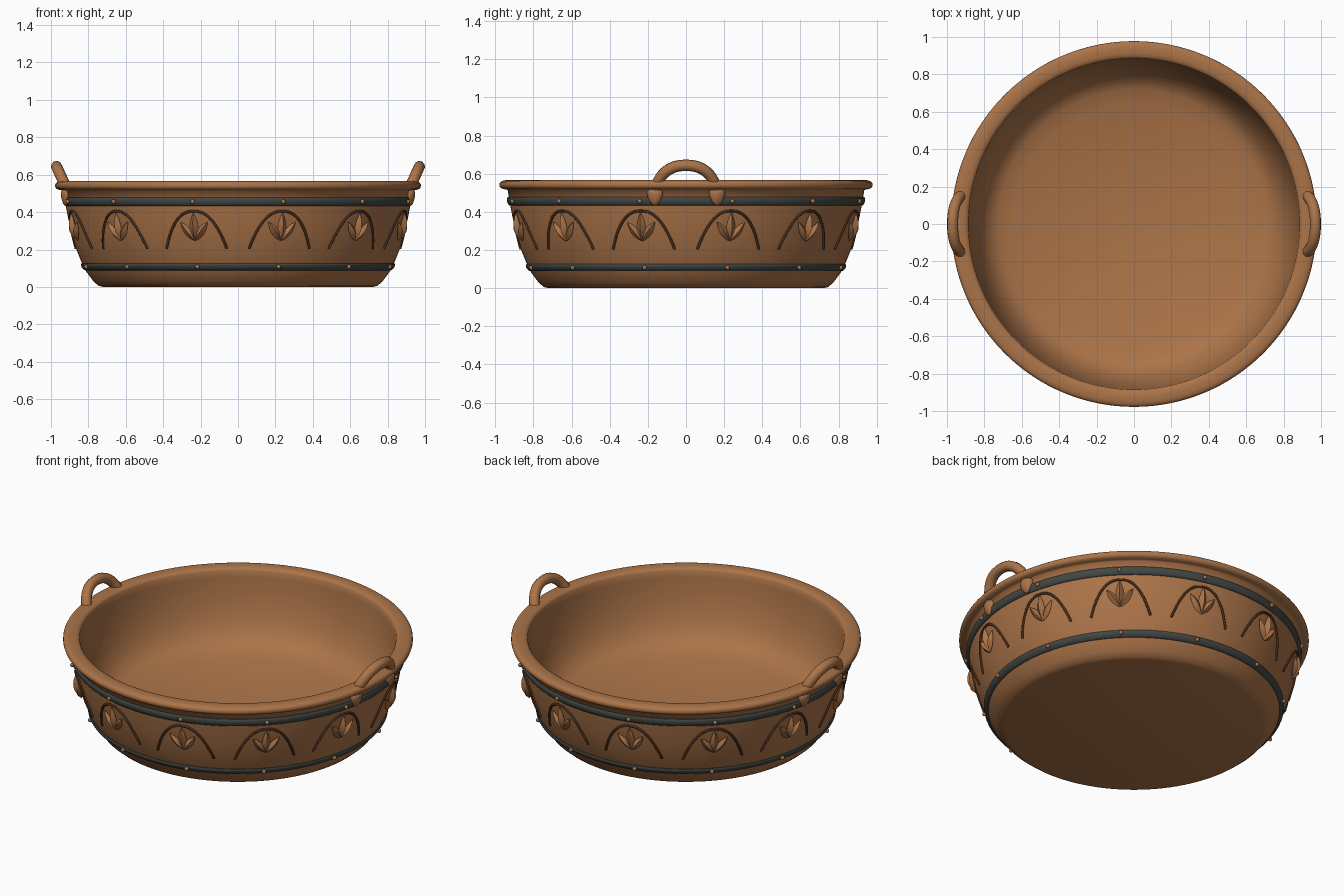
import bpy, bmesh, math
from math import sin, cos, pi, radians
from mathutils import Matrix

cube = bpy.data.objects.get("Cube")
if cube:
    bpy.data.objects.remove(cube, do_unlink=True)


def material(name, rgb):
    m = bpy.data.materials.new(name)
    m.use_nodes = True
    m.diffuse_color = (*rgb, 1)
    m.node_tree.nodes["Principled BSDF"].inputs["Base Color"].default_value = (*rgb, 1)
    return m


CLAY = material("warm clay", (0.41, 0.175, 0.066))
IRON = material("dark iron", (0.056, 0.064, 0.058))
LINE = material("dark brown", (0.065, 0.026, 0.011))

# Outer wall of the bowl as (radius, height), from foot to neck
WALL = [(0.72, 0), (0.745, 0.006), (0.773, 0.03), (0.81, 0.08), (0.84, 0.14), (0.868, 0.21),
        (0.894, 0.3), (0.911, 0.38), (0.924, 0.45), (0.935, 0.515)]
INSIDE = [(0.882, 0.51), (0.876, 0.45), (0.862, 0.37), (0.838, 0.28), (0.805, 0.21),
          (0.765, 0.162), (0.72, 0.137)]


def wall_radius(z):
    for (r0, z0), (r1, z1) in zip(WALL, WALL[1:]):
        if z <= z1:
            return r0 + (r1 - r0) * (z - z0) / (z1 - z0)
    return WALL[-1][0]


def on_wall(angle, u, z, lift):
    """Point on the outer wall, u sideways along it and lift outward."""
    a = angle + u / 0.89
    r = wall_radius(z) + lift
    return (r * cos(a), r * sin(a), z)


def smooth(ob, sharp):
    bpy.ops.object.select_all(action='DESELECT')
    ob.select_set(True)
    bpy.context.view_layer.objects.active = ob
    bpy.ops.object.shade_smooth_by_angle(angle=radians(sharp))


def finish(name, bm, mat, sharp=40):
    bmesh.ops.recalc_face_normals(bm, faces=bm.faces)
    mesh = bpy.data.meshes.new(name)
    bm.to_mesh(mesh)
    bm.free()
    ob = bpy.data.objects.new(name, mesh)
    bpy.context.collection.objects.link(ob)
    mesh.materials.append(mat)
    smooth(ob, sharp)


def lathe(bm, profile, steps, closed=False, matrix=Matrix()):
    """Revolve a profile; its open ends are capped by flat faces."""
    rings = [[bm.verts.new(matrix @ Matrix.Rotation(2 * pi * i / steps, 4, 'Z')
                           @ Matrix.Translation((r, 0, z)).translation)
              for i in range(steps)] for r, z in profile]
    pairs = list(zip(rings, rings[1:])) + ([(rings[-1], rings[0])] if closed else [])
    for a, b in pairs:
        for i in range(steps):
            j = (i + 1) % steps
            bm.faces.new((a[i], a[j], b[j], b[i]))
    if not closed:
        bm.faces.new(rings[0])
        bm.faces.new(rings[-1])


def tubes(name, paths, radius, mat):
    curve = bpy.data.curves.new(name, 'CURVE')
    curve.dimensions = '3D'
    curve.bevel_depth = radius
    curve.bevel_resolution = 3
    curve.use_fill_caps = True
    for path in paths:
        spline = curve.splines.new('POLY')
        spline.points.add(len(path) - 1)
        for point, co in zip(spline.points, path):
            point.co = (*co, 1)
    ob = bpy.data.objects.new(name, curve)
    bpy.context.collection.objects.link(ob)
    bpy.ops.object.select_all(action='DESELECT')
    ob.select_set(True)
    bpy.context.view_layer.objects.active = ob
    bpy.ops.object.convert(target='MESH')
    ob = bpy.context.view_layer.objects.active
    ob.data.materials.clear()
    ob.data.materials.append(mat)
    smooth(ob, 50)


# Bowl: foot, wall, rolled rim, inside wall and dished floor in one profile
rim = []
for i in range(15):
    a = radians(-75 + 240 * i / 14)
    rim.append((0.931 + 0.047 * math.copysign(abs(cos(a)) ** 0.8, cos(a)),
                0.542 + 0.025 * math.copysign(abs(sin(a)) ** 0.8, sin(a))))
floor = [(r, 0.055 + 0.158 * r * r) for r in (0.64, 0.54, 0.42, 0.3, 0.18, 0.08, 0.02)]
bm = bmesh.new()
lathe(bm, WALL + rim + INSIDE + floor, 128)
finish("bowl", bm, CLAY, 70)

ANGLES = [radians(15 + 30 * i) for i in range(12)]

# Rounded iron bands with a ring of rivets each
for name, low, high in (("lower", 0.089, 0.126), ("upper", 0.433, 0.479)):
    mid = (low + high) / 2
    section = [(wall_radius(low) - 0.01, low)]
    for i in range(9):
        t = i / 8
        z = low + (high - low) * t
        section.append((wall_radius(z) + 0.004 + 0.009 * sin(pi * t) ** 0.6, z))
    section.append((wall_radius(high) - 0.01, high))
    bm = bmesh.new()
    lathe(bm, section, 128, True)
    finish(name + "_band", bm, IRON, 45)
    bm = bmesh.new()
    for a in ANGLES:
        place = Matrix.Translation(on_wall(a, 0, mid, 0.016))
        bmesh.ops.create_uvsphere(bm, u_segments=12, v_segments=8, radius=0.012, matrix=place)
    finish(name + "_rivets", bm, CLAY)

# Raised arches around the wall
arches = []
for a in ANGLES:
    steps = [sin(pi / 2 * i / 14) for i in range(-14, 15)]
    arches.append([on_wall(a, 0.172 * u, 0.205 + 0.2 * (1 - abs(u) ** 2.4), 0.002) for u in steps])
tubes("wall_arches", arches, 0.007, LINE)


def leaf(bm, angle, tilt, length, width, lift):
    """Pointed leaf with a raised midrib, lying on the wall."""
    rows, n = [], 10
    for i in range(n + 1):
        t = 0.01 + 0.98 * i / n
        half = width / 2 * sin(pi * t ** 0.9) ** 0.9
        row = []
        for side, out in ((-1, 0), (0, 1), (1, 0), (0, -0.4)):
            u = side * half * cos(tilt) + t * length * sin(tilt)
            z = 0.247 + t * length * cos(tilt) - side * half * sin(tilt)
            row.append(bm.verts.new(on_wall(angle, u, z, 0.008 + out * lift * half / width * 2)))
        rows.append(row)
    for a, b in zip(rows, rows[1:]):
        for k in range(4):
            bm.faces.new((a[k], a[(k + 1) % 4], b[(k + 1) % 4], b[k]))
    bm.faces.new(rows[0])
    bm.faces.new(rows[-1])


# Three-leaf sprig under each arch
bm = bmesh.new()
for a in ANGLES:
    leaf(bm, a, 0, 0.15, 0.045, 0.028)
    for side in (-1, 1):
        leaf(bm, a, side * radians(36), 0.126, 0.04, 0.022)
finish("leaf_sprigs", bm, CLAY, 30)

# Loop handles leaning outward, with drop-shaped mounts below the rim
DROP = [(0.003, 0.434), (0.017, 0.44), (0.029, 0.456), (0.037, 0.474), (0.042, 0.493),
        (0.041, 0.508), (0.03, 0.518), (0.004, 0.522)]
for name, side in (("left", 1), ("right", -1)):
    path = []
    for i in range(33):
        a = pi * i / 32
        c = math.copysign(abs(cos(a)) ** 0.88, cos(a))
        path.append((side * (0.905 + 0.065 * sin(a)), 0.158 * c, 0.5 + 0.144 * sin(a)))
    tubes(name + "_handle", [path], 0.03, CLAY)
    bm = bmesh.new()
    for y in (-0.163, 0.163):
        turn = math.atan2(y, side * 0.92)
        lathe(bm, DROP, 20, False, Matrix.Rotation(turn, 4, 'Z')
              @ Matrix.Translation((0.934, 0, 0)) @ Matrix.Diagonal((0.65, 1, 1, 1)))
    finish(name + "_handle_mounts", bm, CLAY, 50)
